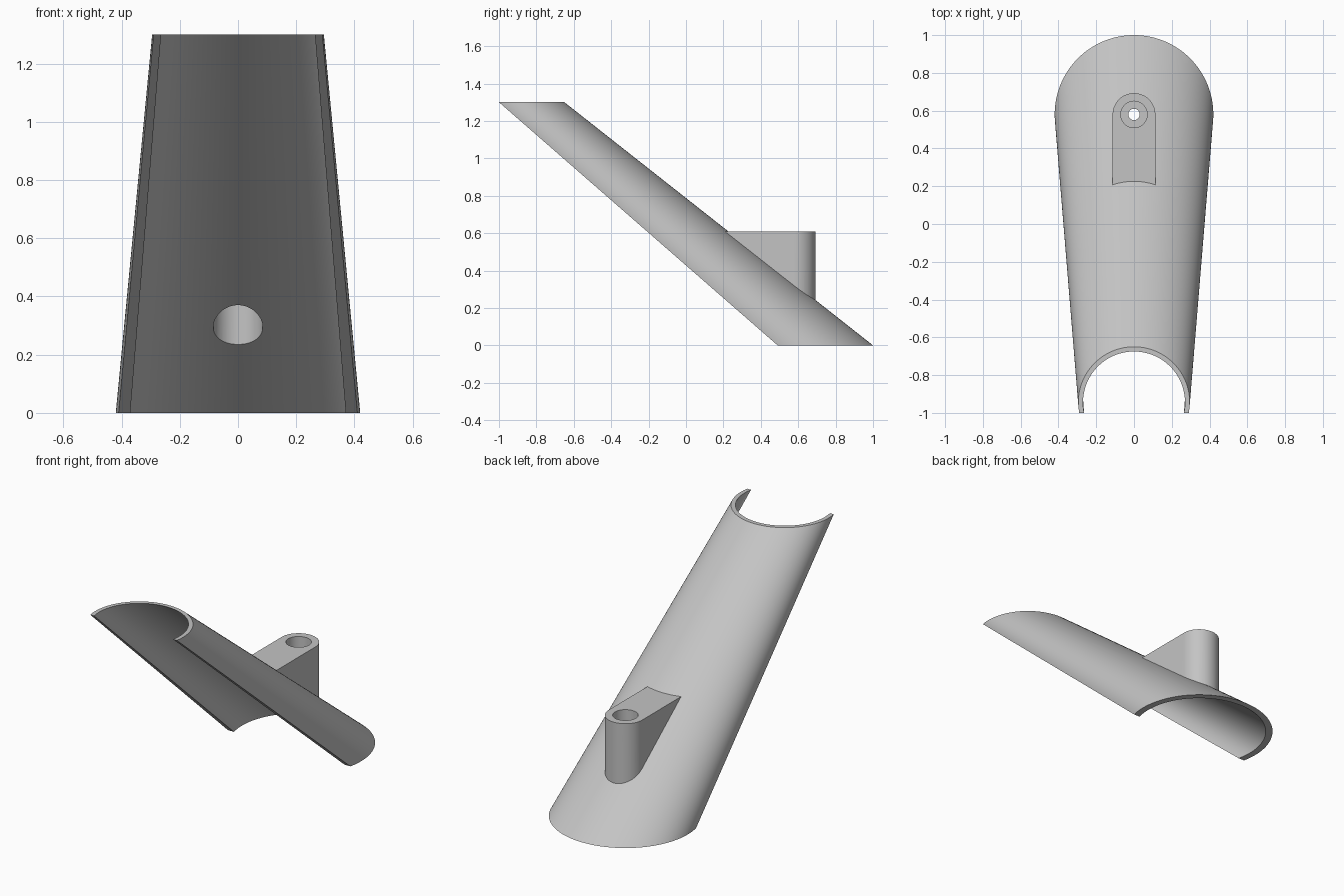
import bpy, bmesh, math

cube = bpy.data.objects.get("Cube")
if cube:
    bpy.data.objects.remove(cube, do_unlink=True)

HEIGHT = 1.3
grey = bpy.data.materials.new("light grey")
grey.use_nodes = True
grey.diffuse_color = (0.55, 0.55, 0.55, 1)
grey.node_tree.nodes["Principled BSDF"].inputs["Base Color"].default_value = grey.diffuse_color


def loft(name, rings):
    """Join equal-length closed rings into a capped solid."""
    bm = bmesh.new()
    loops = [[bm.verts.new(p) for p in ring] for ring in rings]
    n = len(loops[0])
    for low, high in zip(loops, loops[1:]):
        for i in range(n):
            j = (i + 1) % n
            bm.faces.new((low[i], low[j], high[j], high[i]))
    bm.faces.new(loops[0][::-1])
    bm.faces.new(loops[-1])
    bmesh.ops.recalc_face_normals(bm, faces=bm.faces[:])
    mesh = bpy.data.meshes.new(name)
    bm.to_mesh(mesh)
    bm.free()
    mesh.materials.append(grey)
    obj = bpy.data.objects.new(name, mesh)
    bpy.context.collection.objects.link(obj)
    return obj


def mix(a, b, t):
    return a + (b - a) * t


def trough_ring(z, r_low, r_high, drop=0.0, skirt=0.0, segments=96):
    """Horizontal arc of the leaning cone, closed along the open front."""
    t = z / HEIGHT
    radius, centre, cut = mix(r_low, r_high, t), mix(0.58, -0.945, t), mix(0.49, -1, t) - drop
    start = math.asin((cut - centre) / radius)
    ring = []
    for i in range(segments + 1):
        a = mix(start, math.pi - start, i / segments)
        ring.append((radius * math.cos(a), centre + radius * math.sin(a), z))
    if skirt:
        ring = [(ring[0][0], cut - skirt, z)] + ring + [(ring[-1][0], cut - skirt, z)]
    return ring


def circle(r, y, z, n=64):
    return [(r * math.cos(i * math.tau / n), y + r * math.sin(i * math.tau / n), z) for i in range(n)]


def boolean(target, tool, operation):
    mod = target.modifiers.new("cut", "BOOLEAN")
    mod.operation, mod.solver, mod.object = operation, "EXACT", tool
    bpy.context.view_layer.objects.active = target
    bpy.ops.object.modifier_apply(modifier=mod.name)
    bpy.data.objects.remove(tool, do_unlink=True)


# Leaning tapered trough, solid at first
trough = loft("mounting_trough", [trough_ring(z, 0.42, 0.295) for z in (0, HEIGHT)])

# Boss with a rounded back
BOSS_Y, BOSS_R = 0.58, 0.113
arc = [(BOSS_R * math.cos(i * math.pi / 40), BOSS_Y + BOSS_R * math.sin(i * math.pi / 40)) for i in range(41)]
outline = arc + [(-BOSS_R, 0.15), (BOSS_R, 0.15)]
boss = loft("boss", [[(x, y, z) for x, y in outline] for z in (0.05, 0.61)])
boolean(trough, boss, "UNION")

# Hollow inside of the trough
hollow = loft("hollow", [trough_ring(z, 0.381, 0.27, 0.03, 1.0) for z in (-0.13, 1.43)])
boolean(trough, hollow, "DIFFERENCE")

# Stepped screw hole: wide below, narrow through, recessed on top
steps = [(0.085, 0.05), (0.085, 0.45), (0.03, 0.45), (0.03, 0.49), (0.07, 0.49), (0.07, 0.7)]
hole = loft("screw_hole", [circle(r, BOSS_Y, z) for r, z in steps])
boolean(trough, hole, "DIFFERENCE")

# Smooth curves, sharp rims
bpy.ops.object.select_all(action="DESELECT")
trough.select_set(True)
bpy.context.view_layer.objects.active = trough
bpy.ops.object.shade_smooth_by_angle(angle=math.radians(30))
